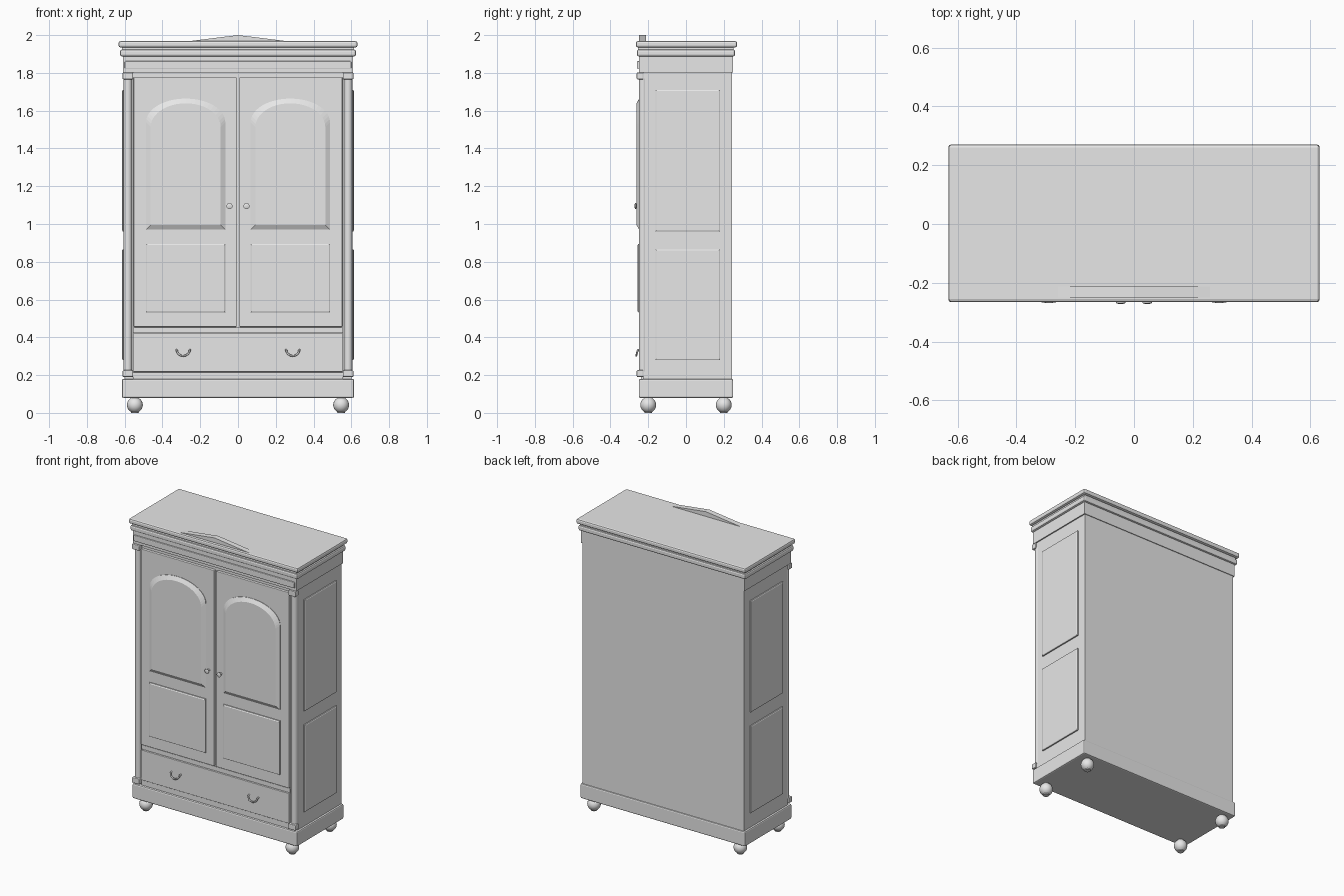
import bpy, bmesh, math

if "Cube" in bpy.data.objects:
    bpy.data.objects.remove(bpy.data.objects["Cube"], do_unlink=True)

grey = bpy.data.materials.new("plain_grey")
grey.use_nodes = True
GREY = (0.8, 0.8, 0.8, 1)
grey.diffuse_color = GREY
grey.node_tree.nodes["Principled BSDF"].inputs["Base Color"].default_value = GREY


def finish(name, bm, smooth=False):
    bmesh.ops.recalc_face_normals(bm, faces=bm.faces)
    mesh = bpy.data.meshes.new(name)
    bm.to_mesh(mesh)
    bm.free()
    mesh.materials.append(grey)
    ob = bpy.data.objects.new(name, mesh)
    bpy.context.collection.objects.link(ob)
    if smooth:
        bpy.ops.object.select_all(action='DESELECT')
        ob.select_set(True)
        bpy.context.view_layer.objects.active = ob
        bpy.ops.object.shade_smooth_by_angle(angle=math.radians(40))
    return ob


def box(name, x, y, z, bevel=0, segments=2):
    bm = bmesh.new()
    bmesh.ops.create_cube(bm, size=1)
    for v in bm.verts:
        v.co = [lo + (c + 0.5) * (hi - lo) for c, (lo, hi) in zip(v.co, (x, y, z))]
    ob = finish(name, bm)
    if bevel:
        mod = ob.modifiers.new("rounded_edges", 'BEVEL')
        mod.width, mod.segments = bevel, segments
    return ob


def loft(name, rings, smooth=False):
    """Join matching rings of points and cap both ends."""
    bm = bmesh.new()
    loops = [[bm.verts.new(p) for p in ring] for ring in rings]
    n = len(loops[0])
    for a, b in zip(loops, loops[1:]):
        for i in range(n):
            j = (i + 1) % n
            bm.faces.new((a[i], a[j], b[j], b[i]))
    bm.faces.new(loops[0])
    bm.faces.new(loops[-1])
    return finish(name, bm, smooth)


def turned(name, center, axis, profile, sides=24):
    """Revolve (radius, distance) pairs about the z or y axis."""
    cx, cy, cz = center
    rings = []
    for r, d in profile:
        ring = []
        for i in range(sides):
            a = 2 * math.pi * i / sides
            u, v = r * math.cos(a), r * math.sin(a)
            ring.append((cx + u, cy + v, cz + d) if axis == 'z' else (cx + u, cy + d, cz + v))
        rings.append(ring)
    return loft(name, rings, True)


def outline(u0, u1, v0, v1, margin, rise=0):
    """Rectangle, or arch with an elliptical head of the given rise."""
    u0, u1, v0, v1 = u0 + margin, u1 - margin, v0 + margin, v1 - margin
    pts = [(u0, v0), (u1, v0)]
    if not rise:
        return pts + [(u1, v1), (u0, v1)]
    mid, half = (u0 + u1) / 2, (u1 - u0) / 2
    for i in range(25):
        a = math.pi * i / 24
        pts.append((mid + half * math.cos(a), v1 - rise + rise * math.sin(a)))
    return pts


def raised_panel(name, place, rect, depths, margin, rise=0):
    """Fielded panel: a sloping border up to a flat centre."""
    back, edge, front = depths
    steps = ((0, back), (0, edge), (margin, front))
    loft(name, [[place(u, v, d) for u, v in outline(*rect, m, rise)] for m, d in steps])


# Carcass, plinth and cornice
box("carcass", (-0.602, 0.602), (-0.227, 0.243), (0.17, 1.82))
box("plinth", (-0.615, 0.615), (-0.25, 0.25), (0.08, 0.18), 0.008)
box("frieze", (-0.61, 0.61), (-0.25, 0.248), (1.803, 1.9))
box("frieze_strip", (-0.6, 0.6), (-0.26, -0.24), (1.822, 1.862), 0.005)
box("lower_cornice", (-0.624, 0.624), (-0.26, 0.26), (1.887, 1.924), 0.01)
box("cornice_neck", (-0.614, 0.614), (-0.253, 0.252), (1.915, 1.945))
box("upper_cornice", (-0.632, 0.632), (-0.266, 0.271), (1.935, 1.968), 0.01)
triangle = [(-0.275, 1.966), (0.275, 1.966), (0, 2.0)]
loft("pediment", [[(x, y, z) for x, z in triangle] for y in (-0.25, -0.213)])

# Drawer and its surrounding rails
box("drawer_front", (-0.553, 0.553), (-0.244, -0.2), (0.217, 0.42), 0.003)
box("drawer_rail", (-0.555, 0.555), (-0.237, -0.2), (0.423, 0.452))
box("bottom_rail", (-0.555, 0.555), (-0.237, -0.2), (0.18, 0.214))

foot_profile = [(0.02, 0)] + [
    (0.042 * math.cos(a), 0.042 + 0.042 * math.sin(a))
    for a in (math.radians(d) for d in range(-60, 61, 15))] + [(0.02, 0.085)]
knob_profile = [(0.007, 0.03), (0.007, 0.012), (0.015, 0.008), (0.016, 0.003), (0.008, 0)]

for s, side in ((-1, "right"), (1, "left")):
    def span(a, b):
        return tuple(sorted((s * a, s * b)))

    def on_front(u, v, d):
        return (s * u, -d, v)

    def on_side(u, v, d):
        return (s * d, u, v)

    # Door with arched upper and square lower panel
    box(side + "_door", span(0.007, 0.553), (-0.245, -0.2), (0.456, 1.776), 0.004)
    raised_panel(side + "_arched_panel", on_front, (0.067, 0.487, 0.97, 1.664),
                 (0.235, 0.248, 0.262), 0.025, 0.125)
    raised_panel(side + "_lower_door_panel", on_front, (0.067, 0.487, 0.532, 0.895),
                 (0.235, 0.252, 0.256), 0.006)
    turned(side + "_knob", (s * 0.045, -0.272, 1.095), 'y', knob_profile, 16)

    # Side panels
    for label, z0, z1 in (("lower", 0.28, 0.866), ("upper", 0.96, 1.71)):
        raised_panel(side + "_" + label + "_side_panel", on_side, (-0.162, 0.18, z0, z1),
                     (0.59, 0.61, 0.613), 0.005)

    # Corner column between two blocks
    turned(side + "_column", (s * 0.583, -0.228, 0.22), 'z', [(0.022, 0), (0.022, 1.55)])
    for label, z0, z1 in (("base", 0.19, 0.226), ("cap", 1.766, 1.802)):
        box(side + "_column_" + label, span(0.555, 0.611), (-0.261, -0.224), (z0, z1), 0.005)

    # Drawer pull: a drooping bail handle
    curve = bpy.data.curves.new(side + "_drawer_pull", 'CURVE')
    curve.dimensions = '3D'
    curve.bevel_depth, curve.bevel_resolution = 0.005, 2
    curve.use_fill_caps = True
    path = [(s * 0.29 - 0.036, -0.24, 0.333)]
    for i in range(13):
        a = math.pi * (1 + i / 12)
        path.append((s * 0.29 + 0.034 * math.cos(a), -0.255 + 0.009 * math.sin(a),
                     0.333 + 0.031 * math.sin(a)))
    path.append((s * 0.29 + 0.036, -0.24, 0.333))
    spline = curve.splines.new('POLY')
    spline.points.add(len(path) - 1)
    for point, co in zip(spline.points, path):
        point.co = (*co, 1)
    curve.materials.append(grey)
    pull = bpy.data.objects.new(side + "_drawer_pull", curve)
    bpy.context.collection.objects.link(pull)

    # Bun feet
    for label, y in (("front", -0.2), ("back", 0.2)):
        turned(label + "_" + side + "_foot", (s * 0.546, y, 0), 'z', foot_profile, 20)
